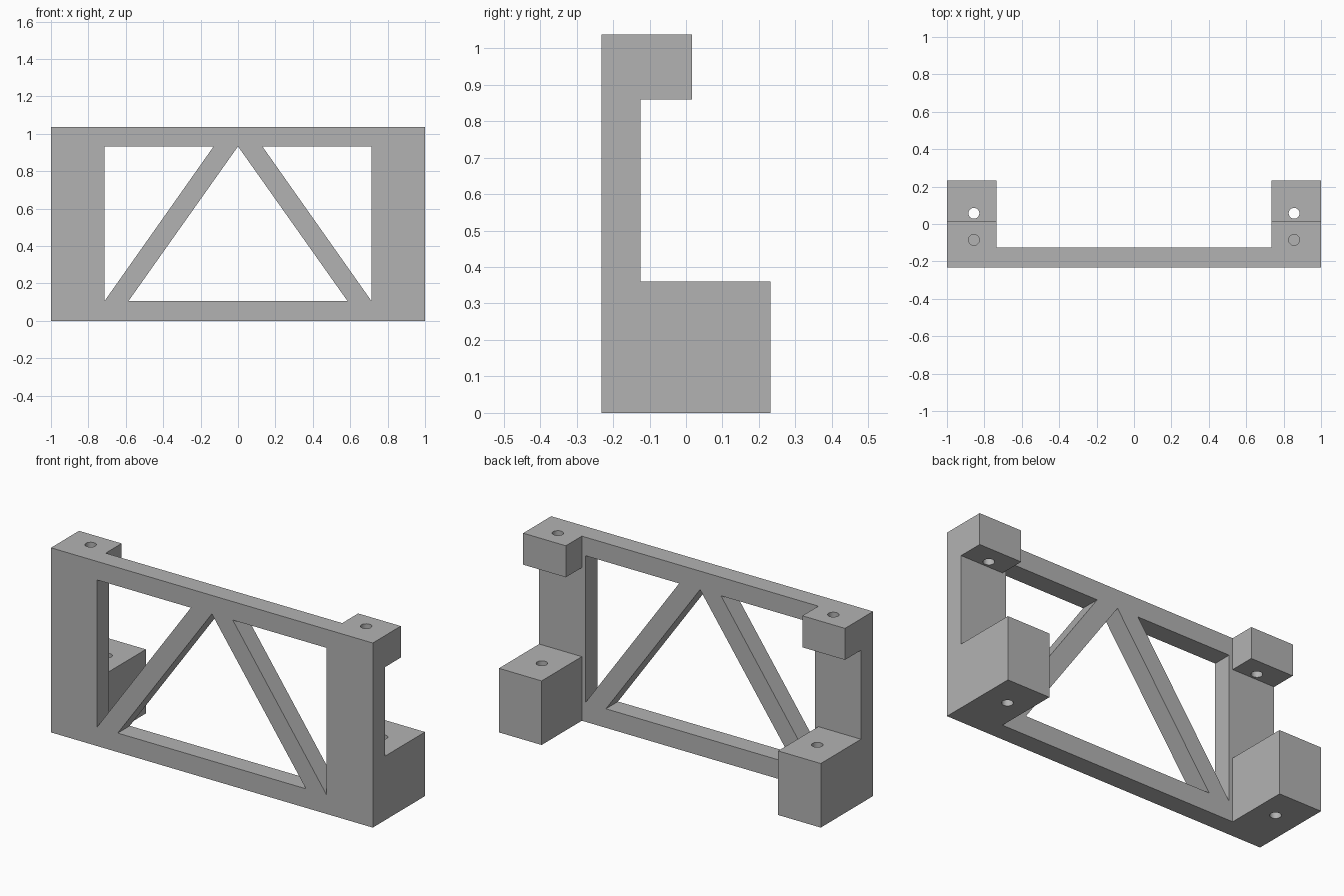
import bpy, bmesh, math
from mathutils import Vector

cube = bpy.data.objects.get("Cube")
if cube:
    bpy.data.objects.remove(cube, do_unlink=True)

# Main dimensions
TOP, FRONT, BACK = 1.037, -0.232, 0.232
PANEL_BACK = -0.125          # rear face of the truss panel
SHELF, LUG_BASE = 0.36, 0.86  # top of lower blocks, underside of upper lugs
LUG_BACK = 0.017
OVER = 0.1                   # cutter overshoot

grey = bpy.data.materials.new("plain grey")
grey.use_nodes = True
grey.diffuse_color = (0.45, 0.45, 0.45, 1)
grey.node_tree.nodes["Principled BSDF"].inputs["Base Color"].default_value = grey.diffuse_color


def prism(name, points, direction):
    """Extrude a closed polygon of 3D points along a direction."""
    bm = bmesh.new()
    face = bm.faces.new([bm.verts.new(p) for p in points])
    ext = bmesh.ops.extrude_face_region(bm, geom=[face])
    moved = [g for g in ext["geom"] if isinstance(g, bmesh.types.BMVert)]
    bmesh.ops.translate(bm, verts=moved, vec=Vector(direction))
    bmesh.ops.recalc_face_normals(bm, faces=bm.faces)
    mesh = bpy.data.meshes.new(name)
    bm.to_mesh(mesh)
    bm.free()
    mesh.materials.append(grey)
    obj = bpy.data.objects.new(name, mesh)
    bpy.context.collection.objects.link(obj)
    return obj


def box(name, x0, x1, y0, y1, z0, z1):
    return prism(name, [(x0, y0, z0), (x1, y0, z0), (x1, y1, z0), (x0, y1, z0)], (0, 0, z1 - z0))


def window(name, outline):
    """Opening through the panel, outlined in x and z."""
    return prism(name, [(x, FRONT - OVER, z) for x, z in outline], (0, 1, 0))


def bolt_hole(name, x, y, z0, z1, radius=0.029, sides=32):
    ring = [(x + radius * math.cos(2 * math.pi * i / sides),
             y + radius * math.sin(2 * math.pi * i / sides), z0) for i in range(sides)]
    return prism(name, ring, (0, 0, z1 - z0))


# Solid block from which the bracket is cut
frame = box("truss_bracket", -1, 1, FRONT, BACK, 0, TOP)

# Space between the two mounting columns
cutters = [box("middle_cutter", -0.735, 0.735, PANEL_BACK, BACK + OVER, -OVER, TOP + OVER)]

# Stepped side profile that leaves the lower blocks and upper lugs
step = [(PANEL_BACK, SHELF), (BACK + OVER, SHELF), (BACK + OVER, TOP + OVER),
        (LUG_BACK, TOP + OVER), (LUG_BACK, LUG_BASE), (PANEL_BACK, LUG_BASE)]
cutters.append(prism("step_cutter", [(-1 - OVER, y, z) for y, z in step], (2 + 2 * OVER, 0, 0)))

# Truss openings
LOW, HIGH = 0.107, 0.933
cutters.append(window("centre_window", [(-0.585, LOW), (0.585, LOW), (0, HIGH)]))
for side, s in (("left", 1), ("right", -1)):
    cutters.append(window(side + "_window",
                          [(s * 0.713, LOW), (s * 0.713, HIGH), (s * 0.13, HIGH)]))
    # Bolt holes through the lower block and upper lug
    cutters.append(bolt_hole(side + "_lower_hole", s * 0.856, 0.057, -OVER, SHELF + OVER))
    cutters.append(bolt_hole(side + "_upper_hole", s * 0.856, -0.085, LUG_BASE - OVER, TOP + OVER))

bpy.ops.object.select_all(action="DESELECT")
bpy.context.view_layer.objects.active = frame
frame.select_set(True)
for cutter in cutters:
    cutter.hide_render = True
    mod = frame.modifiers.new(cutter.name, "BOOLEAN")
    mod.operation = "DIFFERENCE"
    mod.solver = "EXACT"
    mod.object = cutter
    bpy.ops.object.modifier_apply(modifier=mod.name)
    bpy.data.objects.remove(cutter, do_unlink=True)

bpy.ops.object.shade_smooth_by_angle(angle=math.radians(30))
